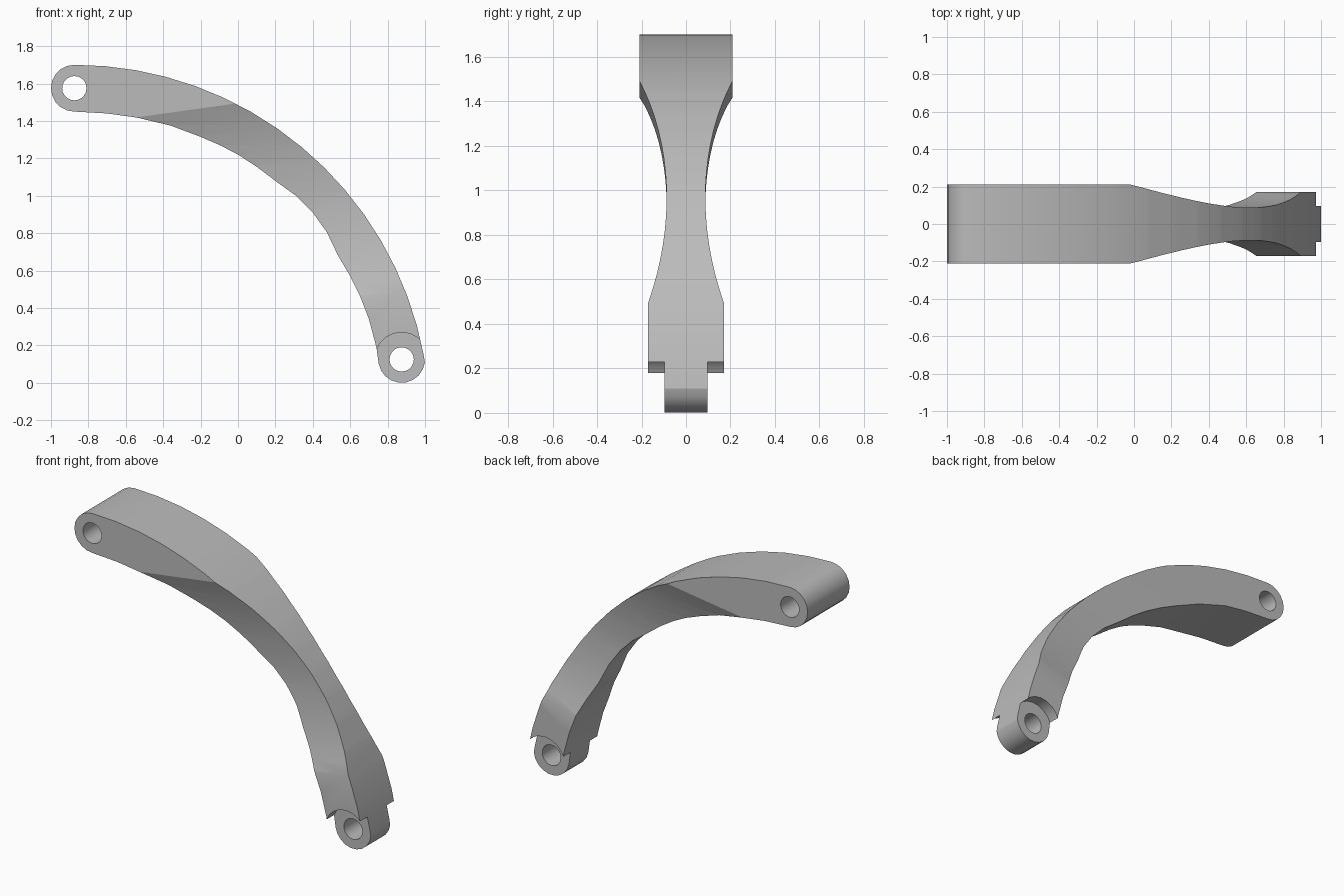
import bpy
import bmesh
from math import cos, sin, radians, sqrt
from mathutils import Vector

old = bpy.data.objects.get("Cube")
if old:
    bpy.data.objects.remove(old, do_unlink=True)

grey = bpy.data.materials.new("plain grey")
grey.use_nodes = True
GREY = (0.5, 0.5, 0.5, 1)
grey.diffuse_color = GREY
grey.node_tree.nodes["Principled BSDF"].inputs["Base Color"].default_value = GREY

TOP_PIN, LOW_PIN = (-0.875, 1.575), (0.875, 0.125)
PIN_R, HOLE_R, NOTCH_R = 0.125, 0.065, 0.145


def arc(center, r, start, end, steps):
    angles = [radians(start + (end - start) * i / steps) for i in range(steps + 1)]
    return [(center[0] + r * cos(a), center[1] + r * sin(a)) for a in angles]


def prism(name, ring, sweep):
    """Extrude a ring of 3D points along a vector."""
    bm = bmesh.new()
    face = bm.faces.new([bm.verts.new(p) for p in ring])
    out = bmesh.ops.extrude_face_region(bm, geom=[face])
    moved = [v for v in out["geom"] if isinstance(v, bmesh.types.BMVert)]
    bmesh.ops.translate(bm, verts=moved, vec=Vector(sweep))
    bmesh.ops.recalc_face_normals(bm, faces=bm.faces)
    mesh = bpy.data.meshes.new(name)
    bm.to_mesh(mesh)
    bm.free()
    mesh.materials.append(grey)
    obj = bpy.data.objects.new(name, mesh)
    bpy.context.collection.objects.link(obj)
    return obj


def across(name, outline, y0, y1):
    """Prism with an xz outline, running along y."""
    return prism(name, [(x, y0, z) for x, z in outline], (0, y1 - y0, 0))


# Curved arm outline: outer arc, rounded lower end, hollowed inner edge, rounded top end
inner = [(0.74, 0.19), (0.7, 0.34), (0.652, 0.465), (0.6, 0.57), (0.535, 0.68),
         (0.475, 0.805), (0.4, 0.91), (0.31, 1.0), (0.21, 1.072), (0.1, 1.155),
         (0, 1.22), (-0.1, 1.272), (-0.2, 1.315), (-0.36, 1.375), (-0.54, 1.418),
         (-0.7, 1.44)]
outline = (arc((-0.875, -0.2), 1.9, 90, 10.5, 16)
           + arc(LOW_PIN, PIN_R, 10.5, -169.5, 10)[1:]
           + inner
           + arc(TOP_PIN, PIN_R, 270, 90, 10)[:-1])
arm = across("curved_arm", outline, -0.21, 0.21)

# Waist cutter section: distance up the slanted cut against half width
SLOPE, MID, WAIST, R = 0.14, 0.88, 0.087, 1.6
half_width = [(-1.0, 0.17), (0.37, 0.17)]
for i in range(1, 17):
    s = 0.37 + (1.5 - 0.37) * i / 16
    half_width.append((s, WAIST + R - sqrt(R * R - (s - MID) ** 2)))
section = half_width + [(1.5, 0.5), (-1.0, 0.5)]

cutters = []
for side, name in ((-1, "front"), (1, "back")):
    ring = [(-2, side * w, s - 2 * SLOPE) for s, w in section]
    cutters.append(prism(name + "_waist_cutter", ring, (4, 0, 4 * SLOPE)))
    notch = arc(LOW_PIN, NOTCH_R, 0, 342, 19)
    cutters.append(across(name + "_notch_cutter", notch, side * 0.097, side * 0.4))
for pin, name in ((TOP_PIN, "top"), (LOW_PIN, "lower")):
    hole = arc(pin, HOLE_R, 0, 342, 19)
    cutters.append(across(name + "_hole_cutter", hole, -0.5, 0.5))

# Carve the arm, then discard the cutters
bpy.ops.object.select_all(action="DESELECT")
bpy.context.view_layer.objects.active = arm
arm.select_set(True)
for cutter in cutters:
    cutter.hide_render = True
    mod = arm.modifiers.new("carve", "BOOLEAN")
    mod.operation = "DIFFERENCE"
    mod.solver = "EXACT"
    mod.object = cutter
    bpy.ops.object.modifier_apply(modifier=mod.name)
    bpy.data.objects.remove(cutter, do_unlink=True)

bpy.ops.object.shade_smooth_by_angle(angle=radians(20))
